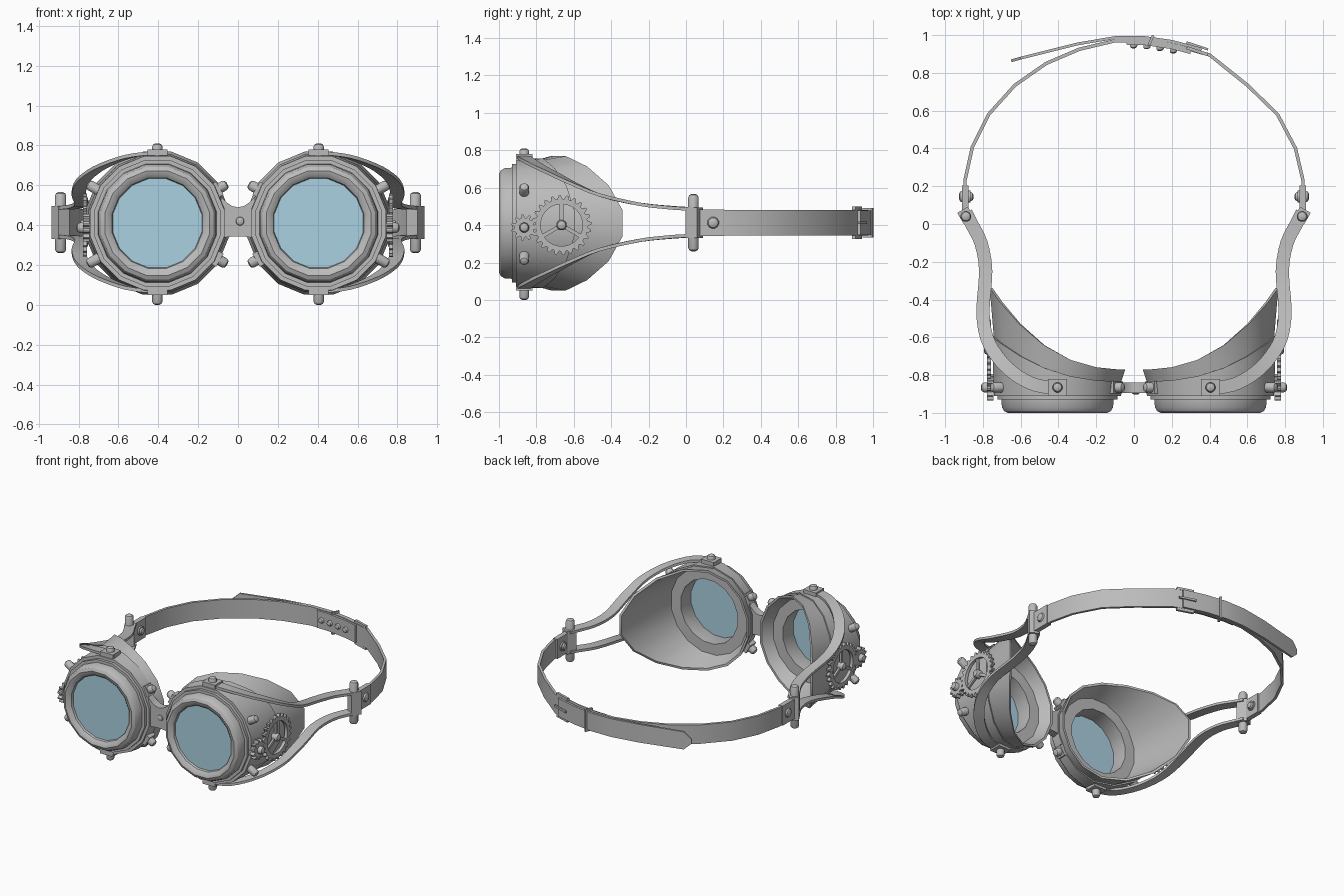
import bpy
import bmesh
from math import cos, sin, pi, radians
from mathutils import Vector, Matrix

if "Cube" in bpy.data.objects:
    bpy.data.objects.remove(bpy.data.objects["Cube"])


def material(name, rgb):
    m = bpy.data.materials.new(name)
    m.use_nodes = True
    m.diffuse_color = (*rgb, 1)
    m.node_tree.nodes["Principled BSDF"].inputs["Base Color"].default_value = (*rgb, 1)
    return m


GREY = material("plain grey", (0.5, 0.5, 0.5))
BLUE = material("lens blue", (0.41, 0.64, 0.75))
CX, CZ = 0.405, 0.41      # lens axis
STRAP_Z = 0.413


def finish(name, bm, mat=GREY):
    bmesh.ops.remove_doubles(bm, verts=bm.verts, dist=1e-5)
    bmesh.ops.recalc_face_normals(bm, faces=bm.faces)
    for f in bm.faces:
        f.smooth = True
    for e in bm.edges:
        e.smooth = e.calc_face_angle(0) < radians(30)
    me = bpy.data.meshes.new(name)
    bm.to_mesh(me)
    bm.free()
    me.materials.append(mat)
    ob = bpy.data.objects.new(name, me)
    bpy.context.collection.objects.link(ob)
    return ob


def skin(name, rows, wrap_rows, mat=GREY):
    """Skin closed cross-sections; cap the ends unless they wrap around."""
    bm = bmesh.new()
    vs = [[bm.verts.new(p) for p in row] for row in rows]
    k = len(vs[0])
    for i in range(len(vs) if wrap_rows else len(vs) - 1):
        a, b = vs[i], vs[(i + 1) % len(vs)]
        for j in range(k):
            bm.faces.new((a[j], a[(j + 1) % k], b[(j + 1) % k], b[j]))
    if not wrap_rows:
        bm.faces.new(vs[0])
        bm.faces.new(vs[-1])
    return finish(name, bm, mat)


def lathe(name, origin, axis, profile, n=16, mat=GREY):
    """Turn a closed (radius, height) profile; it may vary with direction."""
    origin, axis = Vector(origin), Vector(axis).normalized()
    u = Vector((1, 0, 0)) if abs(axis.y) > 0.9 else axis.cross(Vector((0, 1, 0))).normalized()
    w = axis.cross(u)
    rows = []
    for i in range(n):
        t = 2 * pi * (i + 0.5) / n
        d = u * cos(t) + w * sin(t)
        pts = profile(d, i) if callable(profile) else profile
        rows.append([origin + d * r + axis * h for r, h in pts])
    return skin(name, rows, True, mat)


def sweep(name, path, width, height):
    """Ribbon with a horizontal width and an upright height along a path."""
    path = [Vector(p) for p in path]
    rows = []
    for i, p in enumerate(path):
        t = path[min(i + 1, len(path) - 1)] - path[max(i - 1, 0)]
        side = Vector((t.y, -t.x, 0)).normalized() * width / 2
        h = height[i] if isinstance(height, list) else height
        up = Vector((0, 0, h / 2))
        rows.append([p - side - up, p + side - up, p + side + up, p - side + up])
    return skin(name, rows, False)


def smooth_path(pts, steps=3):
    """Catmull-Rom refinement of a path."""
    p = [Vector(q) for q in pts]
    p = [p[0]] + p + [p[-1]]
    out = []
    for a, b, c, d in zip(p, p[1:], p[2:], p[3:]):
        for k in range(steps):
            t = k / steps
            out.append(0.5 * (2 * b + (c - a) * t + (2 * a - 5 * b + 4 * c - d) * t * t
                              + (3 * b - a - 3 * c + d) * t ** 3))
    return out + [p[-1]]


def box(name, center, size, rot=Matrix.Identity(4)):
    bm = bmesh.new()
    bmesh.ops.create_cube(bm, size=1, matrix=Matrix.Translation(center) @ rot
                          @ Matrix.Diagonal((*size, 1)))
    return finish(name, bm)


def stud(name, base, axis, r, h):
    lathe(name, base, axis, [(0, 0), (r, 0), (r, h - r * 0.6), (r * 0.8, h - r * 0.2),
                             (r * 0.4, h), (0, h)], 12)


def gear(name, center, axis, teeth, r, tooth, bore, thick):
    def profile(d, i):
        ro = r if i % 4 < 2 else r - tooth
        return [(ro, 0), (ro, thick), (bore, thick), (bore, 0)]
    lathe(name, center, axis, profile, teeth * 4)


def rear_y(x):
    """Face-shaped rear edge of the eyecups."""
    return -0.77 + 0.44 * max(0, (abs(x) - 0.045) / 0.72) ** 2.4


for s, side in ((1, "left"), (-1, "right")):
    cx = s * CX

    # Eyecup: rounded front rim, collar, layered housing, flared rear and inner seat
    def cup(d, i):
        rear = rear_y(cx + 0.36 * d.x)
        step = rear * 0.55 - 0.91 * 0.45
        return [(0.225, -0.955), (0.232, -0.98), (0.25, -0.995), (0.268, -1.0), (0.288, -0.99),
                (0.3, -0.97), (0.303, -0.93), (0.323, -0.93), (0.323, -0.91), (0.343, -0.91),
                (0.353, step), (0.344, step), (0.366, rear), (0.35, rear),
                (0.305, -0.84), (0.228, -0.84)]
    lathe(side + "_eyecup", (cx, 0, CZ), (0, 1, 0), cup)
    lathe(side + "_lens", (cx, -0.965, CZ), (0, 1, 0),
          [(0, 0), (0.231, 0), (0.231, 0.012), (0, 0.012)], 16, BLUE)

    # Radial studs, with square seats beside the bridge
    for deg in (30, 90, 150, 210, 270, 330):
        d = Vector((cos(radians(deg)), 0, sin(radians(deg))))
        base = Vector((cx, -0.865, CZ - 0.005))
        stud(side + "_rim_stud", base + d * 0.32, d, 0.027, 0.085)
        if d.x * s < -0.5:
            box(side + "_stud_seat", base + d * 0.345, (0.035, 0.065, 0.075),
                Matrix.Rotation(-radians(deg), 4, "Y"))

    # Gear train on the outer wall
    out = (s, 0, 0)
    gear(side + "_large_gear", (s * 0.757, -0.665, 0.4), out, 24, 0.16, 0.02, 0.112, 0.022)
    stud(side + "_large_gear_hub", (s * 0.74, -0.665, 0.4), out, 0.028, 0.055)
    for k in range(3):
        rot = Matrix.Rotation(radians(90 + 120 * k), 4, "X")
        box(side + "_gear_spoke", Vector((s * 0.765, -0.665, 0.4)) + rot @ Vector((0, 0.065, 0)),
            (0.014, 0.11, 0.02), rot)
    gear(side + "_small_gear", (s * 0.745, -0.865, 0.387), out, 11, 0.07, 0.018, 0.02, 0.033)
    stud(side + "_small_gear_hub", (s * 0.72, -0.865, 0.387), out, 0.027, 0.09)

    # Upper and lower arms curving back to the hinge
    arm = [(0.355, -0.865, 0.765), (0.45, -0.865, 0.76), (0.55, -0.842, 0.745),
           (0.65, -0.78, 0.71), (0.725, -0.7, 0.67), (0.78, -0.6, 0.62), (0.8, -0.46, 0.56),
           (0.785, -0.25, 0.512), (0.81, -0.1, 0.495), (0.86, 0, 0.488), (0.89, 0.06, 0.486)]
    for level in ("upper", "lower"):
        pts = [(s * x, y, z if level == "upper" else 0.83 - z) for x, y, z in arm]
        sweep(side + "_" + level + "_arm", smooth_path(pts), 0.07, 0.018)
        box(side + "_" + level + "_arm_pad", (s * 0.405, -0.865, pts[0][2]), (0.1, 0.09, 0.03))

    # Hinge with upright pin and strap rivet
    turn = Matrix.Rotation(radians(-30 * s), 4, "Z")
    box(side + "_hinge_block", (s * 0.89, 0.045, STRAP_Z), (0.065, 0.07, 0.165), turn)
    box(side + "_strap_clasp", (s * 0.893, 0.135, STRAP_Z), (0.034, 0.14, 0.14))
    for d in (1, -1):
        stud(side + "_hinge_pin", (s * 0.89, 0.04, STRAP_Z), (0, 0, d), 0.029, 0.153)
    stud(side + "_clasp_rivet", (s * 0.865, 0.145, STRAP_Z), out, 0.033, 0.062)
    stud(side + "_clasp_rivet_back", (s * 0.885, 0.145, STRAP_Z), (-s, 0, 0), 0.025, 0.035)

# Nose bridge, waisted in the middle
xs = (-0.085, -0.06, -0.03, 0, 0.03, 0.06, 0.085)
sweep("nose_bridge", [(x, -0.866, 0.417 + 3 * x * x) for x in xs], 0.055,
      [0.145 + 9 * x * x for x in xs])
stud("bridge_rivet", (0.01, -0.885, 0.42), (0, -1, 0), 0.024, 0.018)


def level_path(pts):
    return [(x, y, STRAP_Z) for x, y in pts]


# Head strap, its loose tail and the doubled flap inside
sweep("head_strap", level_path([
    (-0.893, 0.1), (-0.895, 0.23), (-0.855, 0.41), (-0.77, 0.58), (-0.63, 0.735),
    (-0.465, 0.85), (-0.29, 0.925), (-0.1, 0.97), (0.05, 0.972), (0.2, 0.95), (0.4, 0.895),
    (0.6, 0.735), (0.76, 0.58), (0.855, 0.4), (0.895, 0.23), (0.893, 0.1)]), 0.018, 0.135)
sweep("strap_tail", level_path([
    (0.36, 0.925), (0.2, 0.967), (0.05, 0.988), (-0.1, 0.987), (-0.3, 0.953),
    (-0.6, 0.878), (-0.65, 0.864)]), 0.015, [0.13] * 5 + [0.125, 0.03])
sweep("strap_flap", level_path([
    (0.3, 0.908), (0.2, 0.934), (0.05, 0.956), (-0.04, 0.957)]), 0.016, 0.125)
for x, y in ((0, 0.952), (0.07, 0.948), (0.14, 0.938), (0.21, 0.925)):
    stud("flap_rivet", (x, y, STRAP_Z), (-0.15, -1, 0), 0.02, 0.022)


# Buckle and keeper: rectangular frames of four bars
def frame(name, center, span, bar, rot, vertical_axis=True):
    w, h = span
    for d in (1, -1):
        box(name + "_side", Vector(center) + rot @ Vector((d * w / 2, 0, 0)), (bar, bar, h), rot)
        box(name + "_rail", Vector(center) + rot @ Vector((0, 0, d * h / 2)),
            (w + bar, bar, bar), rot)


tilt = Matrix.Rotation(radians(-18), 4, "Z")
frame("buckle", (0.335, 0.915, STRAP_Z), (0.1, 0.155), 0.017, tilt)
box("buckle_prong", (0.335, 0.943, STRAP_Z), (0.12, 0.012, 0.014), tilt)
frame("strap_keeper", (0.09, 0.973, STRAP_Z), (0.042, 0.145), 0.014,
      Matrix.Rotation(radians(65), 4, "Z"))
